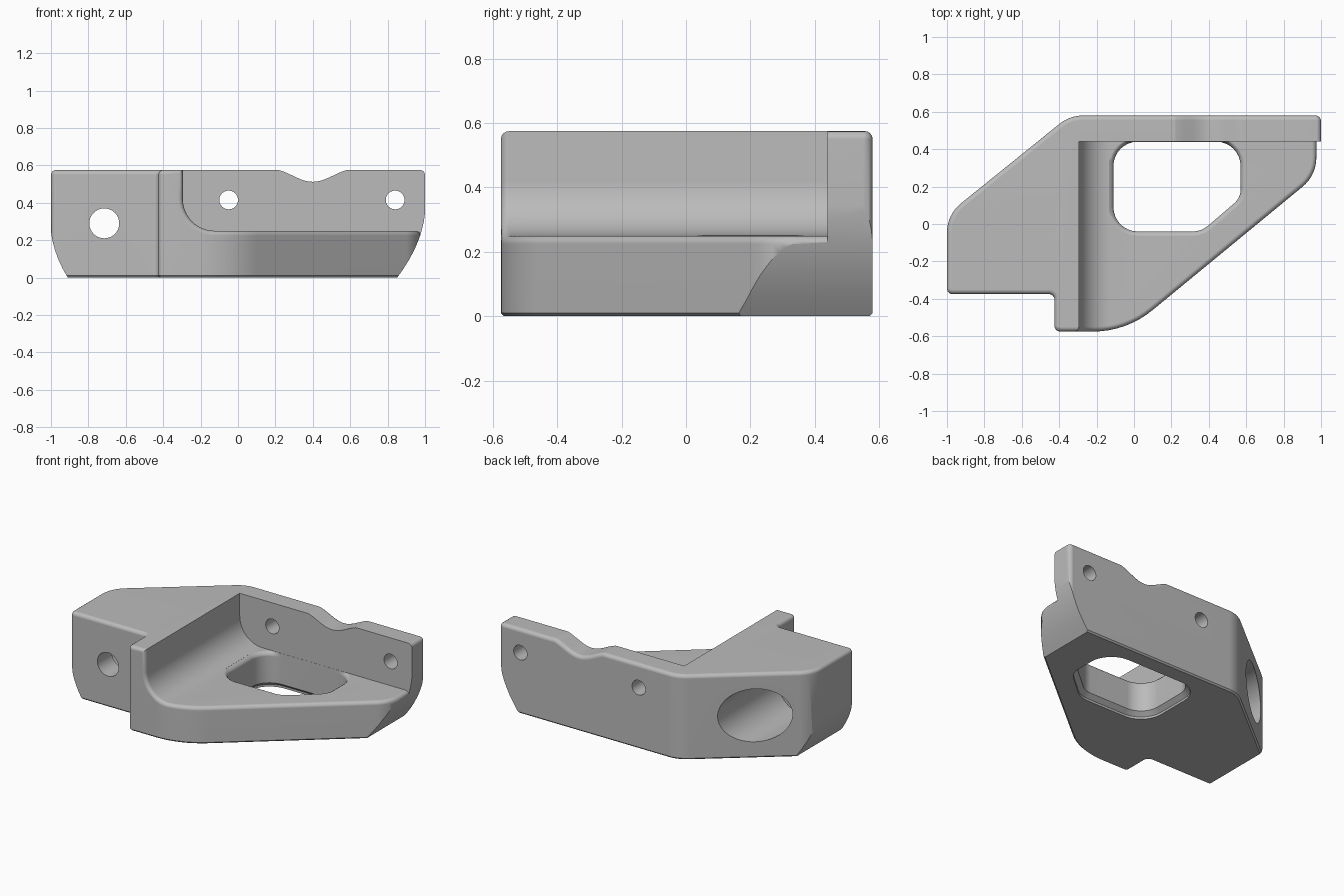
import bpy, bmesh, math
from mathutils import Vector

cube = bpy.data.objects.get("Cube")
if cube:
    bpy.data.objects.remove(cube, do_unlink=True)

TOP, LEDGE, WALL_Y, POCKET_X = 0.575, 0.25, 0.44, -0.295

grey = bpy.data.materials.new("plain_grey")
grey.use_nodes = True
grey.diffuse_color = (0.5, 0.5, 0.5, 1)
grey.node_tree.nodes["Principled BSDF"].inputs["Base Color"].default_value = (0.5, 0.5, 0.5, 1)


def rounded(corners, steps=8):
    """Polygon from (x, y, radius) corners, each replaced by an arc."""
    out = []
    for i, (x, y, r) in enumerate(corners):
        p = Vector((x, y))
        if r == 0:
            out.append(p)
            continue
        a = (Vector(corners[i - 1][:2]) - p).normalized()
        b = (Vector(corners[(i + 1) % len(corners)][:2]) - p).normalized()
        half = a.angle(b) / 2
        centre = p + (a + b).normalized() * r / math.sin(half)
        t = r / math.tan(half)
        start, end = p + a * t - centre, p + b * t - centre
        sweep = start.angle(end)
        for k in range(steps + 1):
            f = k / steps
            out.append(centre + (start * math.sin((1 - f) * sweep)
                                 + end * math.sin(f * sweep)) / math.sin(sweep))
    return out


def loft(name, rings):
    """Closed solid through rings of equal point count."""
    bm = bmesh.new()
    loops = [[bm.verts.new(p) for p in ring] for ring in rings]
    n = len(loops[0])
    for lo, hi in zip(loops, loops[1:]):
        for i in range(n):
            bm.faces.new((lo[i], lo[(i + 1) % n], hi[(i + 1) % n], hi[i]))
    bm.faces.new(loops[0])
    bm.faces.new(loops[-1])
    bmesh.ops.recalc_face_normals(bm, faces=bm.faces)
    mesh = bpy.data.meshes.new(name)
    bm.to_mesh(mesh)
    bm.free()
    mesh.materials.append(grey)
    ob = bpy.data.objects.new(name, mesh)
    bpy.context.collection.objects.link(ob)
    return ob


def along_y(name, pts, lo, hi):
    return loft(name, [[(x, y, z) for x, z in pts] for y in (lo, hi)])


def cylinder_y(name, x, z, r, lo, hi, n=40):
    return along_y(name, [(x + r * math.cos(k * math.tau / n), z + r * math.sin(k * math.tau / n))
                          for k in range(n)], lo, hi)


def combine(ob, tool, operation="DIFFERENCE"):
    mod = ob.modifiers.new("cut", "BOOLEAN")
    mod.operation, mod.object, mod.solver = operation, tool, "EXACT"
    deps = bpy.context.evaluated_depsgraph_get()
    mesh = bpy.data.meshes.new_from_object(ob.evaluated_get(deps))
    ob.modifiers.clear()
    ob.data = mesh
    bpy.data.objects.remove(tool, do_unlink=True)


# Plan outline, raised to full height
outline = rounded([(-1, -0.375, 0.03), (-0.425, -0.375, 0.03), (-0.425, -0.575, 0.03),
                   (-0.04, -0.575, 0.5), (0.975, 0.26, 0.2), (0.975, WALL_Y, 0),
                   (1, WALL_Y, 0), (1, 0.58, 0.03), (-0.343, 0.58, 0.2), (-1, 0.05, 0.2)])
body = loft("bracket_body", [[(p.x, p.y, z) for p in outline] for z in (0, TOP)])

# Front silhouette: curved lower sides and a dip in the top of the back wall
heights = [-0.1 + 0.05 * k for k in range(11)]
right = [(1.003 - max(0.4 - z, 0) ** 2 * 0.95, z) for z in heights]
left = [(-1.003 + max(0.3 - z, 0) ** 2 * 1.03, z) for z in reversed(heights)]
dip = [(0.62 - 0.44 * k / 20, 0.546 + 0.034 * math.cos(k / 20 * math.tau)) for k in range(21)]
silhouette = right + [(1.1, 0.5), (1.1, 0.7), (0.62, 0.7)] + dip + [(0.18, 0.7), (-1.1, 0.7), (-1.1, 0.5)] + left
combine(body, along_y("silhouette", silhouette, -1, 1), "INTERSECT")

# Open pocket above the ledge, with a large inner fillet
pocket = rounded([(POCKET_X, 0.8, 0), (POCKET_X, LEDGE, 0.17), (1.2, LEDGE, 0), (1.2, 0.8, 0)], 12)
combine(body, along_y("pocket", pocket, -1, WALL_Y))


# Softened outer edges
def outer_wall(f):
    c, n = f.calc_center_median(), f.normal
    if abs(n.z) > 0.01:
        return False
    if n.y < -0.9 and abs(c.y - WALL_Y) < 0.01:
        return False
    return not (n.x > 0.9 and abs(c.x - POCKET_X) < 0.01)


def edges_to_soften(bm, upper):
    found = []
    for e in bm.edges:
        if len(e.link_faces) != 2 or not e.is_convex or e.calc_face_angle(0) < 0.7:
            continue
        for f, g in (e.link_faces, reversed(e.link_faces)):
            if not outer_wall(f) or outer_wall(g):
                continue
            on_pocket = abs(g.calc_center_median().x - POCKET_X) < 0.01 and g.normal.x > 0.9
            if (upper and (g.normal.z > 0.01 or on_pocket)) or (not upper and g.normal.z < -0.95):
                found.append(e)
                break
    return found


bm = bmesh.new()
bm.from_mesh(body.data)
bmesh.ops.remove_doubles(bm, verts=bm.verts, dist=0.0005)
bmesh.ops.dissolve_limit(bm, angle_limit=0.005, verts=bm.verts, edges=bm.edges)
for upper, width, segments in ((True, 0.025, 4), (False, 0.01, 1)):
    bm.normal_update()
    bmesh.ops.bevel(bm, geom=edges_to_soften(bm, upper), offset=width, offset_type="OFFSET",
                    segments=segments, profile=0.5, affect="EDGES", clamp_overlap=False)
bmesh.ops.remove_doubles(bm, verts=bm.verts, dist=0.0003)
bmesh.ops.recalc_face_normals(bm, faces=bm.faces)
bm.to_mesh(body.data)
bm.free()


# Window through the ledge, flared at both rims and flush with the back wall
def window_ring(z, d):
    pts = rounded([(-0.11 - d, -0.04 - d, 0.13 + d), (0.36 + d * 0.4, -0.04 - d, 0.13 + d),
                   (0.57 + d, 0.14 - d * 0.4, 0.1 + d), (0.57 + d, WALL_Y + d, 0.13 + d),
                   (-0.11 - d, WALL_Y + d, 0.13 + d)])
    limit = WALL_Y - 0.001 if z > 0.1 else 1
    return [(p.x, min(p.y, limit), z) for p in pts]


flare = [(-0.02, 0.03), (0.015, 0.03), (0.04, 0), (0.22, 0), (0.232, 0.003),
         (0.243, 0.012), (LEDGE, 0.025), (0.28, 0.025)]
combine(body, loft("window", [window_ring(z, d) for z, d in flare]))

# Bolt hole with a deep counterbore from the rear, and two wall holes
combine(body, cylinder_y("bolt_hole", -0.715, 0.29, 0.08, -1, 1))
combine(body, cylinder_y("counterbore", -0.715, 0.29, 0.18, -0.22, 1, 64))
for x in (-0.05, 0.84):
    combine(body, cylinder_y("wall_hole", x, 0.415, 0.05, 0.3, 1))

# Smooth shading with crisp corners
bpy.ops.object.select_all(action="DESELECT")
bpy.context.view_layer.objects.active = body
body.select_set(True)
bpy.ops.object.shade_smooth_by_angle(angle=math.radians(30))
normals = body.modifiers.new("even_shading", "WEIGHTED_NORMAL")
normals.keep_sharp = True
